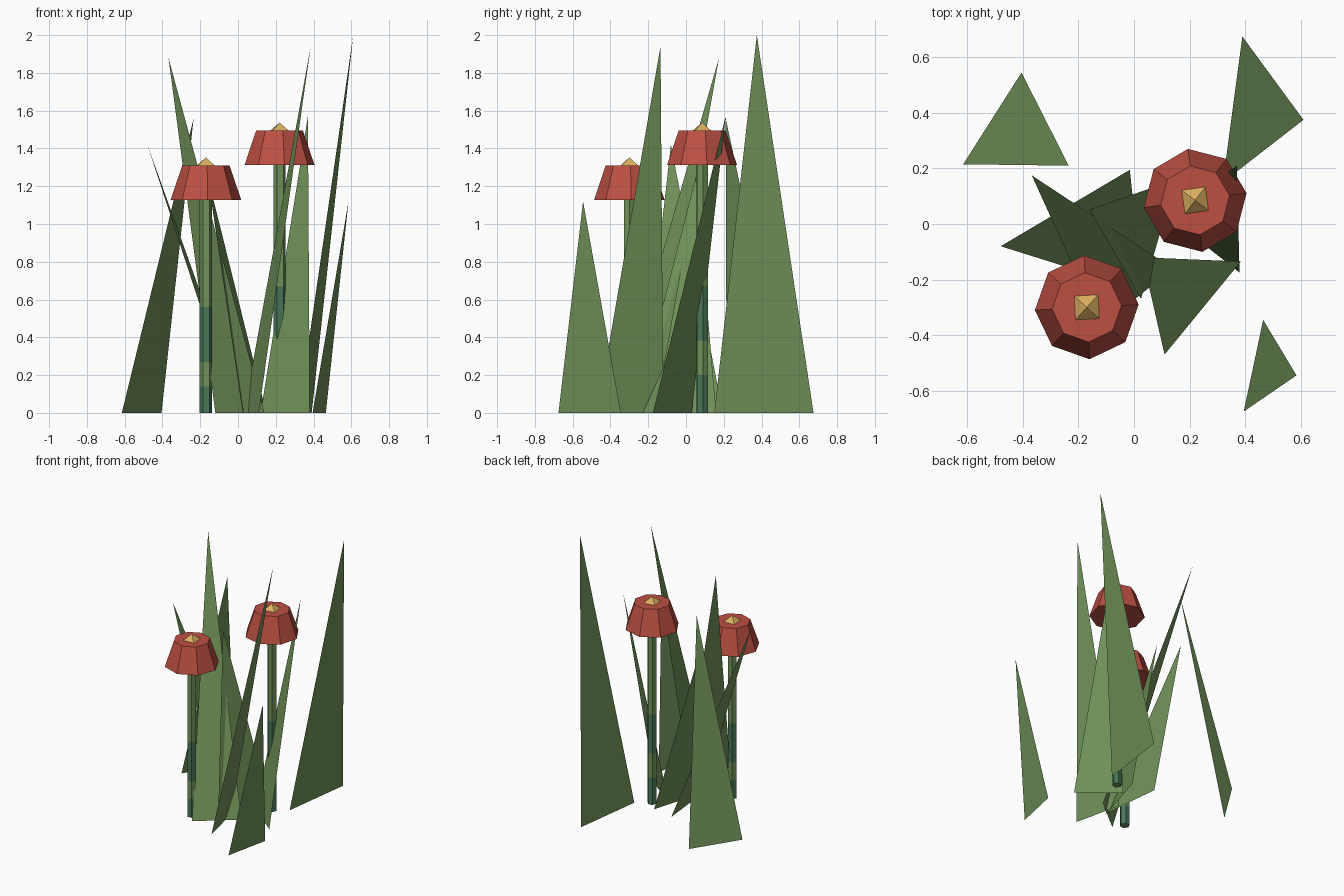
import bpy
import bmesh
from math import cos, sin, pi, radians

default_cube = bpy.data.objects.get("Cube")
if default_cube:
    bpy.data.objects.remove(default_cube, do_unlink=True)


def make_material(name, color):
    material = bpy.data.materials.new(name)
    material.use_nodes = True
    material.diffuse_color = (*color, 1)
    shader = next(n for n in material.node_tree.nodes if n.type == 'BSDF_PRINCIPLED')
    shader.inputs["Base Color"].default_value = (*color, 1)
    shader.inputs["Roughness"].default_value = 0.9
    return material


leaf_green = make_material("leaf green", (0.165, 0.29, 0.10))
stem_teal = make_material("stem teal", (0.065, 0.185, 0.095))
petal_red = make_material("petal red", (0.51, 0.08, 0.055))
centre_gold = make_material("centre gold", (0.72, 0.44, 0.12))


def finish(name, mesh_data, materials):
    mesh = bpy.data.meshes.new(name)
    mesh_data.to_mesh(mesh)
    mesh_data.free()
    for material in materials:
        mesh.materials.append(material)
    part = bpy.data.objects.new(name, mesh)
    bpy.context.collection.objects.link(part)
    return part


def add_blade(name, base_start, base_end, tip):
    """One flat triangular grass blade standing on the ground."""
    bm = bmesh.new()
    corners = [(*base_start, 0), (*base_end, 0), tip]
    bm.faces.new([bm.verts.new(corner) for corner in corners])
    finish(name, bm, [leaf_green])


def add_loft(name, centre, rings, sides, turn, materials, band_colors=None):
    """Stack of regular polygons (radius, height); radius zero closes to a point."""
    bm = bmesh.new()
    loops = []
    for radius, height in rings:
        angles = [turn + 2 * pi * i / sides for i in range(sides)]
        loops.append([bm.verts.new((centre[0] + radius * cos(a),
                                    centre[1] + radius * sin(a), height))
                      for a in angles])
    for band, (lower, upper) in enumerate(zip(loops, loops[1:])):
        for i in range(sides):
            j = (i + 1) % sides
            face = bm.faces.new((lower[i], lower[j], upper[j], upper[i]))
            face.material_index = band_colors[band] if band_colors else 0
    bm.faces.new(list(reversed(loops[0])))
    if rings[-1][0] > 0:
        bm.faces.new(loops[-1])
    else:
        bmesh.ops.remove_doubles(bm, verts=loops[-1], dist=0.0001)
    bmesh.ops.recalc_face_normals(bm, faces=bm.faces)
    return finish(name, bm, materials)


def add_flower(side, centre, head_base, bands, turn):
    """Banded stem, eight-sided bell and a small pyramid on top."""
    head_top = head_base + 0.183
    heights = [0, *bands, head_base + 0.02]
    add_loft(side + "_stem", centre, [(0.033, z) for z in heights], 6, turn,
             [leaf_green, stem_teal], band_colors=[1, 0, 1, 0])
    add_loft(side + "_flower_bell", centre,
             [(0.187, head_base), (0.125, head_top)], 8, turn, [petal_red])
    add_loft(side + "_flower_centre", centre,
             [(0.065, head_top - 0.003), (0, head_top + 0.042)], 4,
             turn + pi / 4, [centre_gold])


# Flowers
add_flower("right", (-0.17, -0.30), 1.128, (0.14, 0.27, 0.56), radians(3))
add_flower("left", (0.22, 0.085), 1.312, (0.20, 0.38, 0.67), radians(8))

# Grass blades
add_blade("back_right_blade", (-0.615, 0.215), (-0.405, 0.545), (-0.235, 0.21, 1.56))
add_blade("back_left_blade", (0.39, 0.675), (0.32, 0.15), (0.61, 0.375, 2.0))
add_blade("front_left_blade", (0.465, -0.345), (0.395, -0.675), (0.585, -0.545, 1.12))
add_blade("tall_centre_blade", (0.11, -0.47), (0.03, -0.12), (0.385, -0.135, 1.94))
add_blade("leaning_centre_blade", (0.14, -0.16), (-0.12, -0.37), (-0.368, 0.175, 1.88))
add_blade("right_centre_blade", (-0.015, 0.195), (0.03, -0.24), (-0.48, -0.08, 1.42))
add_blade("short_centre_blade", (0.15, 0.16), (0.025, -0.27), (-0.16, 0.052, 1.25))
add_blade("left_centre_blade", (0.38, -0.175), (0.12, 0.03), (0.37, 0.21, 1.57))
